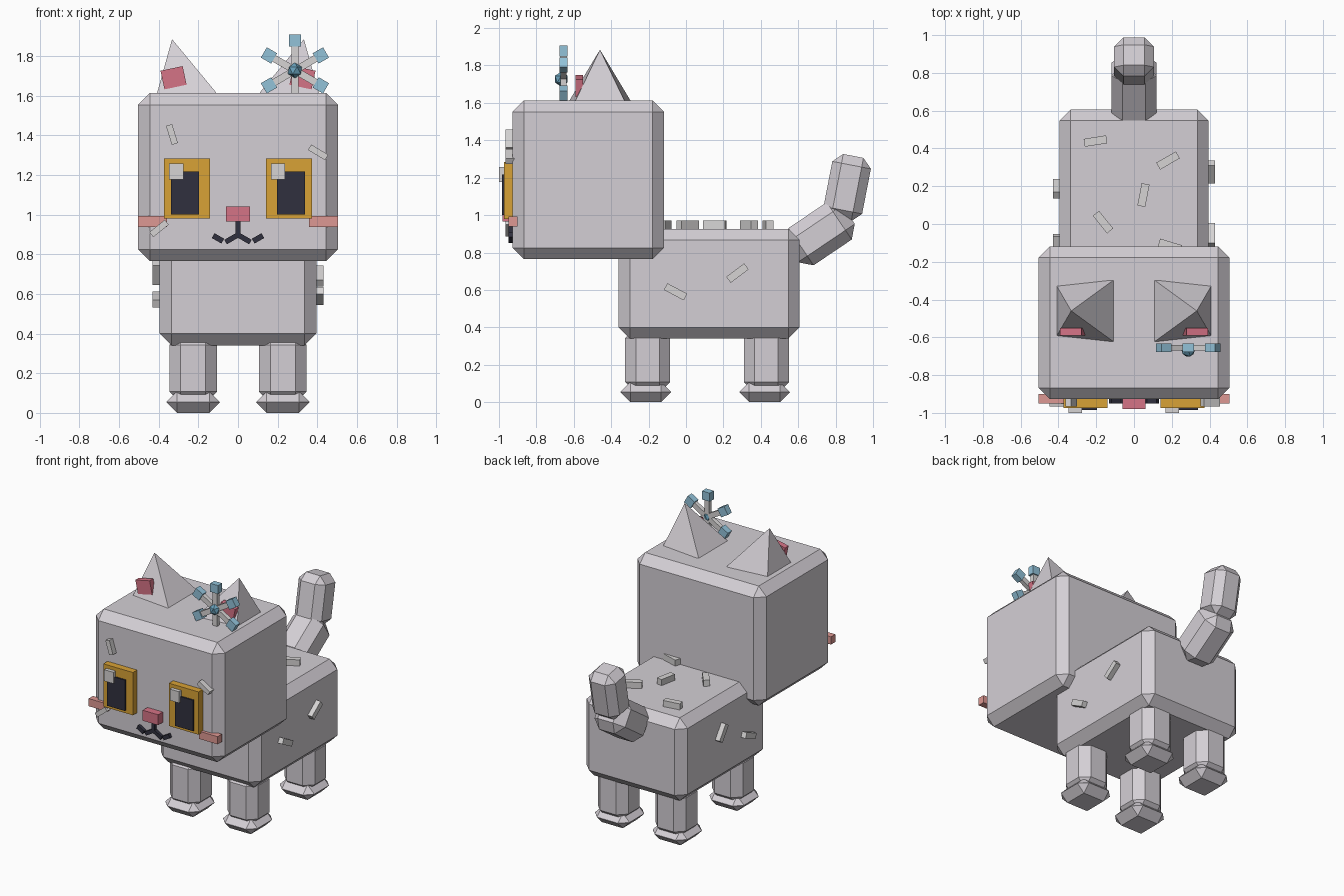
import bpy, bmesh, math
from mathutils import Matrix, Vector, Euler

if "Cube" in bpy.data.objects:
    bpy.data.objects.remove(bpy.data.objects["Cube"])


def material(name, r, g, b):
    lin = lambda c: (c / 255 / 12.92) if c < 10 else ((c / 255 + 0.055) / 1.055) ** 2.4
    m = bpy.data.materials.new(name)
    m.diffuse_color = (lin(r), lin(g), lin(b), 1)
    m.use_nodes = True
    m.node_tree.nodes["Principled BSDF"].inputs["Base Color"].default_value = m.diffuse_color
    return m


FUR = material("lilac_grey_fur", 212, 207, 213)
PALE = material("pale_grey", 214, 212, 212)
GOLD = material("gold", 216, 162, 54)
DARK = material("dark_navy", 48, 48, 62)
PINK = material("pink", 213, 115, 134)
BLUSH = material("blush", 222, 152, 147)
BLUE = material("light_blue", 146, 194, 217)
TEAL = material("deep_blue", 104, 160, 186)


def finish(name, bm, mat, loc, rot):
    me = bpy.data.meshes.new(name)
    bm.to_mesh(me)
    bm.free()
    me.materials.append(mat)
    ob = bpy.data.objects.new(name, me)
    ob.location = loc
    ob.rotation_euler = [math.radians(a) for a in rot]
    bpy.context.collection.objects.link(ob)
    return ob


def box(name, mat, loc, size, rot=(0, 0, 0), bevel=0):
    """Box given by centre and size, with optional flat chamfers."""
    bm = bmesh.new()
    bmesh.ops.create_cube(bm, size=1)
    bmesh.ops.scale(bm, vec=size, verts=bm.verts)
    if bevel:
        bmesh.ops.bevel(bm, geom=bm.edges[:], offset=bevel, segments=1,
                        affect='EDGES', profile=0.5)
    return finish(name, bm, mat, loc, rot)


def span(name, mat, x, y, z, bevel=0):
    """Box given by its ranges on each axis."""
    r = (x, y, z)
    return box(name, mat, [(a + b) / 2 for a, b in r], [abs(b - a) for a, b in r], bevel=bevel)


# Head and body
span("head", FUR, (-0.505, 0.505), (-0.927, -0.118), (0.765, 1.612), 0.06)
span("body", FUR, (-0.395, 0.395), (-0.36, 0.607), (0.34, 0.927), 0.06)

# Legs and paws
for side, sx in (("left", -1), ("right", 1)):
    for end, y in (("front", -0.205), ("back", 0.43)):
        x = sx * 0.226
        box(f"{end}_{side}_leg", FUR, (x, y, 0.225), (0.24, 0.24, 0.35), bevel=0.057)
        box(f"{end}_{side}_paw", FUR, (x, y - 0.01, 0.054), (0.27, 0.27, 0.108), bevel=0.053)

# Tail
box("tail_base", FUR, (0, 0.717, 0.90), (0.24, 0.24, 0.366), (-56, 0, 0), 0.06)
box("tail_tip", FUR, (0, 0.862, 1.147), (0.21, 0.21, 0.345), (-11, 0, 0), 0.05)

# Ears leaning outwards, with pink inner patches
for side, sx in (("left", -1), ("right", 1)):
    bm = bmesh.new()
    bmesh.ops.create_cone(bm, cap_ends=True, segments=4, radius1=0.162 * math.sqrt(2),
                          radius2=0, depth=0.31,
                          matrix=Matrix.Translation((0, 0, 0.155)) @ Matrix.Rotation(math.pi / 4, 4, 'Z'))
    bmesh.ops.remove_doubles(bm, verts=bm.verts, dist=1e-5)
    finish(f"{side}_ear", bm, FUR, (sx * 0.268, -0.46, 1.581), (0, sx * 12, 0))
    box(f"{side}_inner_ear", PINK, (sx * 0.325, -0.57, 1.69), (0.114, 0.04, 0.096), (0, sx * 12, 0))

    # Eyes and cheeks
    span(f"{side}_eye", GOLD, (sx * 0.141, sx * 0.373), (-0.974, -0.91), (0.98, 1.283))
    span(f"{side}_pupil", DARK, (sx * 0.197, sx * 0.338), (-0.985, -0.96), (1.0, 1.218))
    gx = sx * 0.257 - 0.055
    span(f"{side}_eye_glint", PALE, (gx - 0.036, gx + 0.036), (-1.0, -0.965), (1.178, 1.258))
    box(f"{side}_cheek", BLUSH, (sx * 0.432, -0.925, 0.965), (0.146, 0.048, 0.054))

    # Mouth strokes
    box(f"{side}_mouth_inner", DARK, (sx * 0.034, -0.935, 0.878), (0.066, 0.03, 0.026), (0, sx * 30, 0))
    box(f"{side}_mouth_outer", DARK, (sx * 0.101, -0.935, 0.88), (0.056, 0.03, 0.028), (0, -sx * 30, 0))

# Nose and lip line
span("nose", PINK, (-0.06, 0.06), (-0.98, -0.91), (0.966, 1.04))
span("lip_line", DARK, (-0.0125, 0.0125), (-0.95, -0.92), (0.885, 0.97))

# Fur tufts on the face: x, z, angle
for i, (x, z, a) in enumerate([(-0.333, 1.404, 107), (0.404, 1.314, -31), (-0.398, 0.93, 39)]):
    box(f"face_tuft_{i + 1}", PALE, (x, -0.94, z), (0.1, 0.05, 0.032), (0, -a, 0))

# Fur tufts on the back: x, y, angle
for i, (x, y, a) in enumerate([(-0.204, 0.439, 9), (0.18, 0.336, 30), (0.05, 0.153, 79),
                               (-0.164, 0.01, -51), (0.19, -0.115, -17)]):
    box(f"back_tuft_{i + 1}", PALE, (x, y, 0.945), (0.12, 0.042, 0.05), (0, 0, a))

# Fur tufts on the flanks: side, y, z, angle
for i, (sx, y, z, a) in enumerate([(1, -0.056, 0.59, -28), (1, 0.275, 0.69, 37),
                                   (-1, 0.187, 0.705, -55), (-1, -0.115, 0.572, 22)]):
    box(f"flank_tuft_{i + 1}", PALE, (sx * 0.405, y, z), (0.05, 0.12, 0.04), (a, 0, 0))

# Snowflake ornament: six arms with blue tips around a faceted bead
cx, cy, cz = 0.287, -0.655, 1.727
for i in range(6):
    a = math.radians(60 * i)
    d = Vector((math.sin(a), 0, math.cos(a)))
    c = Vector((cx, cy, cz))
    box(f"ornament_arm_{i + 1}", PALE, c + d * 0.07, (0.036, 0.03, 0.14), (0, 60 * i, 0))
    box(f"ornament_tip_{i + 1}", BLUE, c + d * 0.151, (0.06, 0.045, 0.06), (0, 60 * i, 0))
bm = bmesh.new()
bmesh.ops.create_icosphere(bm, subdivisions=1, radius=0.04)
finish("ornament_bead", bm, TEAL, (cx, cy - 0.012, cz), (0, 0, 0))
